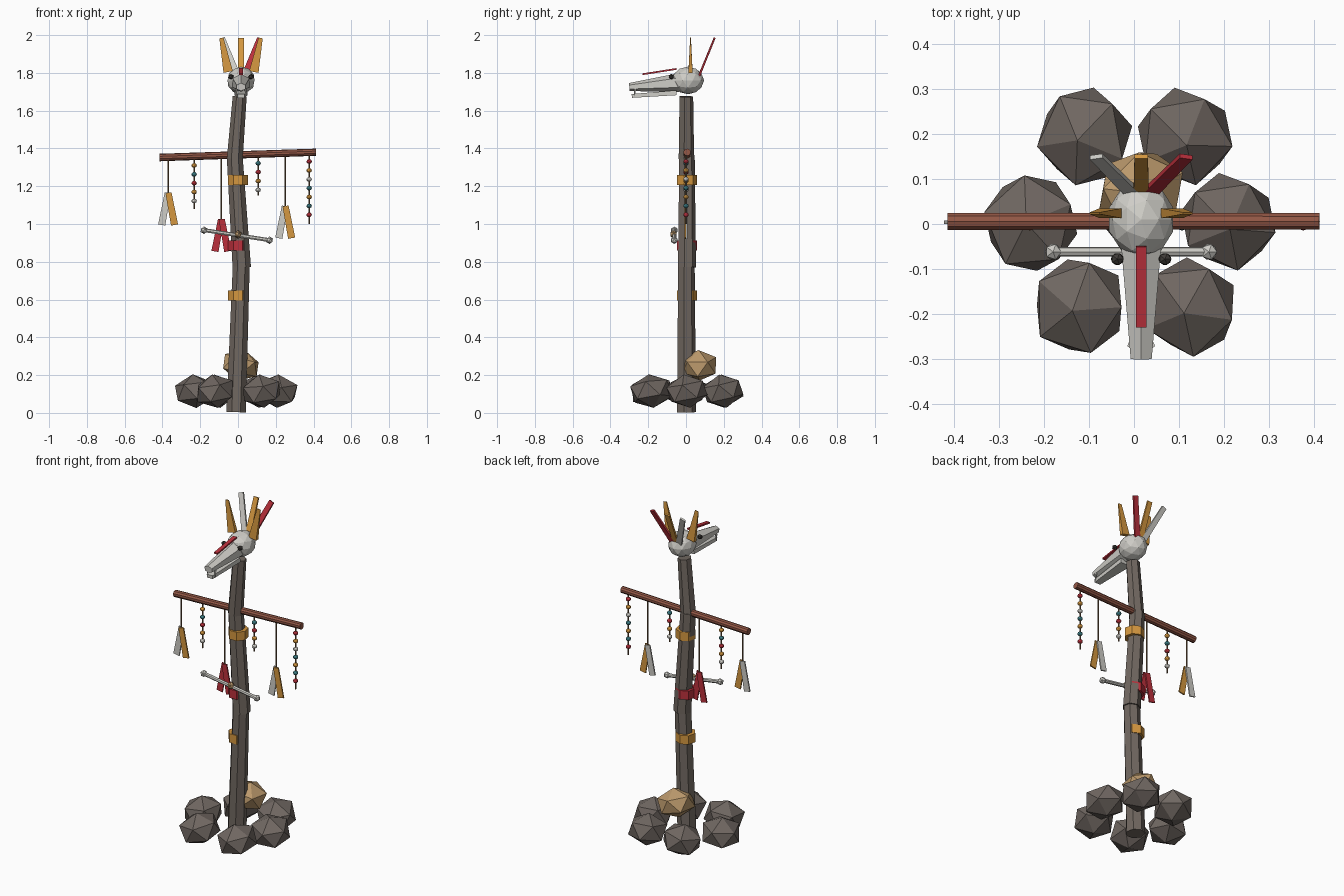
import bpy, bmesh, math, random
from mathutils import Vector, Matrix, Euler

if "Cube" in bpy.data.objects:
    bpy.data.objects.remove(bpy.data.objects["Cube"])

random.seed(4)

def colour(name, r, g, b):
    m = bpy.data.materials.new(name)
    m.diffuse_color = (r, g, b, 1)
    m.use_nodes = True
    m.node_tree.nodes["Principled BSDF"].inputs["Base Color"].default_value = m.diffuse_color
    return m

WOOD = colour("weathered_wood", .165, .138, .118)
STONE = colour("grey_stone", .16, .135, .12)
TAN = colour("tan_stone", .50, .32, .15)
BONE = colour("pale_bone", .62, .61, .57)
RED = colour("red_cloth", .50, .03, .045)
GOLD = colour("ochre_cloth", .66, .31, .05)
BAR = colour("red_brown_wood", .29, .095, .06)
DARK = colour("dark_eye", .05, .045, .04)
TEAL = colour("teal_bead", .05, .22, .25)
CORD = colour("brown_cord", .20, .12, .06)

def finish(name, bm, mat):
    bmesh.ops.recalc_face_normals(bm, faces=bm.faces[:])
    me = bpy.data.meshes.new(name)
    bm.to_mesh(me)
    bm.free()
    me.materials.append(mat)
    ob = bpy.data.objects.new(name, me)
    bpy.context.collection.objects.link(ob)
    return ob

def spar(name, p0, p1, s0, s1, n, mat, side=(1, 0, 0)):
    """Tapered n-sided bar from p0 to p1; s0, s1 = half sizes (side, depth)."""
    p0, p1 = Vector(p0), Vector(p1)
    d = (p1 - p0).normalized()
    u = Vector(side)
    u = (u - d * u.dot(d)).normalized()
    v = d.cross(u)
    k, off = (math.sqrt(2), math.pi / 4) if n == 4 else (1, 0)
    bm = bmesh.new()
    rings = []
    for p, s in ((p0, s0), (p1, s1)):
        rings.append([bm.verts.new(p + u * (k * s[0] * math.sin(off + math.tau * i / n))
                                   + v * (k * s[1] * math.cos(off + math.tau * i / n)))
                      for i in range(n)])
    a, b = rings
    for i in range(n):
        j = (i + 1) % n
        bm.faces.new((a[i], a[j], b[j], b[i]))
    bm.faces.new(a[::-1])
    bm.faces.new(b)
    return finish(name, bm, mat)

def rod(name, p0, p1, r0, r1, n, mat, side=(1, 0, 0)):
    return spar(name, p0, p1, (r0, r0), (r1, r1), n, mat, side)

def ball(name, c, size, mat, sub=1, rot=(0, 0, 0)):
    bm = bmesh.new()
    bmesh.ops.create_icosphere(bm, subdivisions=sub, radius=1)
    bm.transform(Matrix.Translation(c) @ Euler(rot).to_matrix().to_4x4()
                 @ Matrix.Diagonal((*size, 1)))
    return finish(name, bm, mat)

# Crooked pole in three tapering lengths
rod("pole_lower", (-.01, 0, .004), (.017, 0, .775), .053, .046, 7, WOOD)
rod("pole_middle", (.02, .003, .77), (-.018, .003, 1.365), .05, .043, 7, WOOD)
rod("pole_upper", (-.017, 0, 1.345), (.009, 0, 1.675), .043, .038, 7, WOOD)

# Cloth bands round the pole
for i, (z, m) in enumerate(((.622, GOLD), (.886, RED), (1.233, GOLD))):
    rod(f"band_{i}", (0, .002, z - .026), (0, .002, z + .026), .055, .055, 7, m)

# Ring of stones at the foot, with one tan stone on top
spots = ((.21, .005), (.114, .195), (-.11, .195), (-.23, .002), (-.122, -.183), (.125, -.185))
for i, (x, y) in enumerate(spots):
    rot = (random.uniform(-.2, .2), random.uniform(-.2, .2), random.uniform(0, 6))
    ball(f"base_stone_{i}", (x, y, .115), (.119, .114, .09), STONE, 1, rot)
ball("tan_stone", (.015, .07, .252), (.11, .102, .083), TAN, 1, (.15, .2, .5))

# Crossbar
BAR_A, BAR_B = Vector((-.415, .006, 1.352)), Vector((.413, .006, 1.38))
rod("crossbar", BAR_A, BAR_B, .02, .019, 10, BAR, (0, 1, 0))

def bar_z(x):
    return BAR_A.z + (BAR_B.z - BAR_A.z) * (x - BAR_A.x) / (BAR_B.x - BAR_A.x)

# Paired cloth strips on cords
for i, (x, zt, ml, mr) in enumerate(((-.37, 1.16, BONE, GOLD), (-.088, 1.02, RED, RED),
                                     (.25, 1.09, BONE, GOLD))):
    rod(f"strip_cord_{i}", (x, 0, bar_z(x)), (x, 0, zt - .01), .004, .004, 6, CORD)
    for s, m, tag in ((-1, ml, "left"), (1, mr, "right")):
        y = -.004 * s
        spar(f"strip_{tag}_{i}", (x + .002 * s, y, zt + .005), (x + .034 * s, y, zt - .165),
             (.016, .004), (.019, .004), 4, m)

# Bead strands
cycle = (GOLD, TEAL, RED, GOLD, BONE, TEAL)
for i, (x, zb, n) in enumerate(((-.232, 1.08, 5), (.107, 1.15, 4), (.377, 1.0, 7))):
    top = bar_z(x)
    rod(f"bead_cord_{i}", (x, 0, top), (x, 0, zb), .004, .004, 6, CORD)
    for j in range(n):
        ball(f"bead_{i}_{j}", (x, 0, top - .048 - .047 * j), (.0145, .0145, .0125),
             cycle[(j + i) % 6], 2)

# Long bone tied across the pole
A, B = Vector((-.18, -.062, .967)), Vector((.167, -.062, .914))
rod("long_bone", A, B, .011, .011, 7, BONE, (0, 1, 0))
for i, p in enumerate((A, B)):
    ball(f"bone_knob_{i}", p, (.02, .02, .02), BONE, 1)
ball("bone_knot", (0, -.066, .945), (.02, .02, .022), TAN, 1)

# Skull: cranium, snout, jaw, eyes, teeth
CX = .016
ball("cranium", (CX, .01, 1.76), (.075, .086, .073), BONE, 2)
spar("snout", (CX, -.04, 1.748), (CX, -.3, 1.725), (.052, .05), (.027, .021), 6, BONE)
spar("jaw", (CX, -.05, 1.695), (CX, -.287, 1.678), (.034, .013), (.019, .01), 4, BONE)
for s in (-1, 1):
    ball(f"eye_{s}", (CX + .053 * s, -.078, 1.78), (.016, .015, .015), DARK, 1)
    rod(f"tooth_{s}", (CX + .024 * s, -.27, 1.715), (CX + .026 * s, -.272, 1.672), .007, .001, 5, BONE)
spar("snout_stripe", (CX, -.05, 1.821), (CX, -.23, 1.793), (.0115, .0045), (.0115, .0045), 4, RED)

# Crown: three back strips and two side blades
for s, m, tag in ((-1, BONE, "left"), (0, GOLD, "middle"), (1, RED, "right")):
    spar(f"crest_{tag}", (CX + .02 * s, .07, 1.785), (CX + .1 * s, .15, 1.982),
         (.017, .006), (.015, .005), 4, m)
for s in (-1, 1):
    spar(f"crest_blade_{s}", (CX + .068 * s, .024, 1.805), (CX + .104 * s, .024, 1.985),
         (.025, .011), (.011, .002), 4, GOLD)
